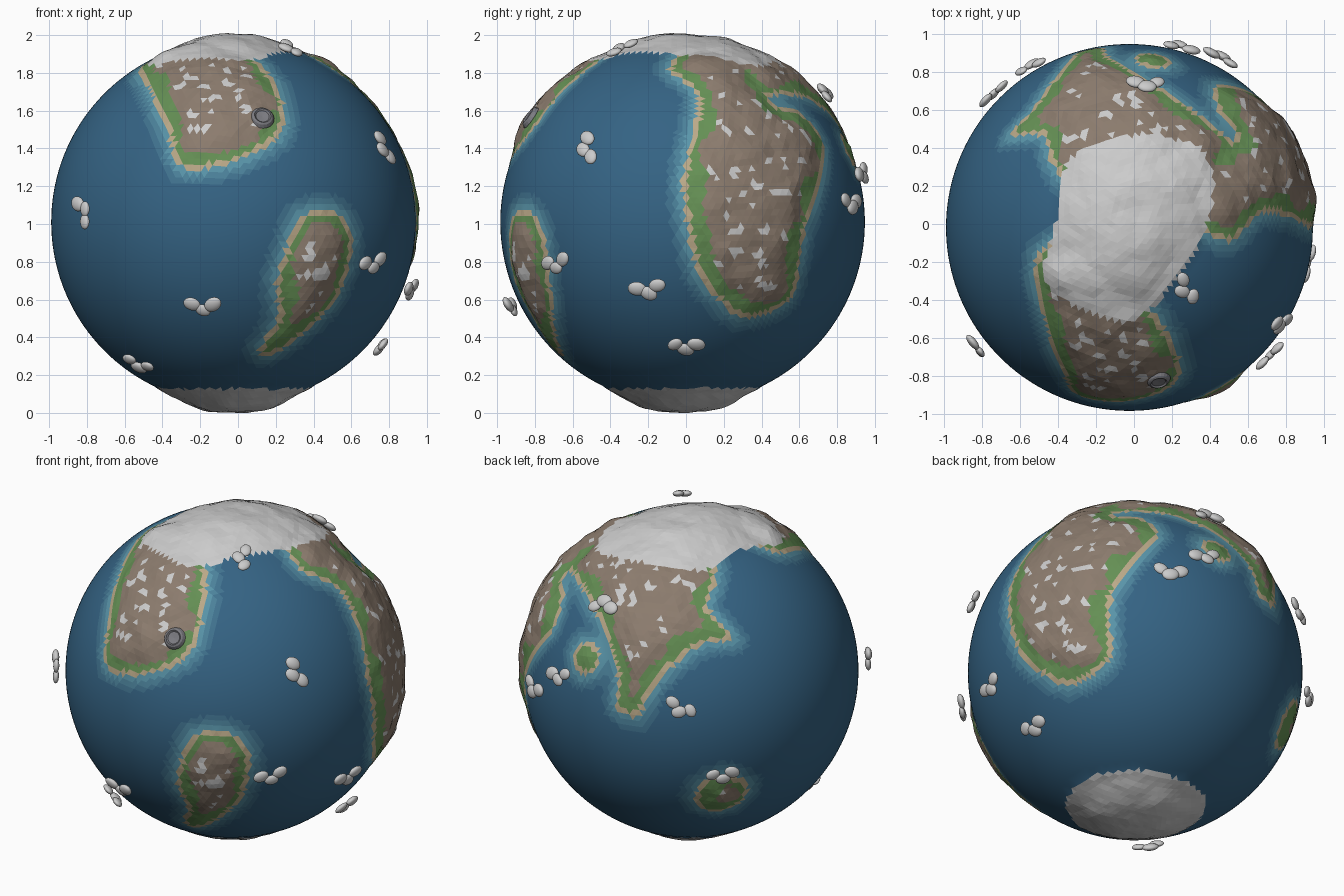
import bpy, bmesh, math, random
from mathutils import Vector, Matrix, noise

if "Cube" in bpy.data.objects:
    bpy.data.objects.remove(bpy.data.objects["Cube"])

random.seed(4)
R = 0.965
C = Vector((-0.024, -0.018, 1.01))
SOUTH = Vector((0, 0, -1))

# sketch views: azimuth, elevation, disc centre and disc radius of the globe
VIEWS = {'F': (-90, 0, 234, 223, 182), 'R': (0, 0, 682, 223, 182),
         'T': (-90, 90, 1129, 228, 182), 'BL': (126, 25, 688, 668, 169),
         'BR': (48, -28, 1135, 668, 169)}


def direction(view, px, py, rad=1.0):
    az, el, cx, cy, r = VIEWS[view]
    b, e = math.radians(az), math.radians(el)
    u, v = (px - cx) / r, (cy - py) / r
    w = math.sqrt(max(0.0, rad * rad - u * u - v * v))
    right = Vector((-math.sin(b), math.cos(b), 0))
    up = Vector((-math.sin(e) * math.cos(b), -math.sin(e) * math.sin(b), math.cos(e)))
    return (right * u + up * v + right.cross(up) * w).normalized()


class Region:
    """Smooth closed coast on the sphere, with signed distance (positive inside)."""
    def __init__(self, *parts):
        dirs = [direction(v, *p) for v, pts in parts for p in pts]
        self.c = sum(dirs, Vector()).normalized()
        self.a = self.c.orthogonal().normalized()
        self.b = self.c.cross(self.a)
        k = [Vector(self.flat(d)) for d in dirs]
        self.p = []
        for i in range(len(k)):  # rounded curve through the key points
            p0, p1, p2, p3 = (k[(i + j) % len(k)] for j in (-1, 0, 1, 2))
            m1, m2 = (p2 - p0) * 0.4, (p3 - p1) * 0.4
            lim = (p2 - p1).length
            m1, m2 = (m * min(1, lim / max(m.length, 1e-6)) for m in (m1, m2))
            for t in (0, 1 / 3, 2 / 3):
                s = t * t * (3 - 2 * t)
                self.p.append(p1 * (1 - s) + p2 * s
                              + m1 * t * (1 - t) ** 2 - m2 * t * t * (1 - t))
        self.reach = max(q.length for q in self.p) + 0.3

    def flat(self, d):
        x, y = d.dot(self.a), d.dot(self.b)
        s = self.c.angle(d, 0.0) / max(1e-6, math.hypot(x, y))
        return x * s, y * s

    def dist(self, d):
        if self.c.angle(d, 0.0) > self.reach:
            return -1.0
        x, y = self.flat(d)
        best, inside = 9.0, False
        for (x1, y1), (x2, y2) in zip(self.p, self.p[1:] + self.p[:1]):
            dx, dy = x2 - x1, y2 - y1
            t = ((x - x1) * dx + (y - y1) * dy) / (dx * dx + dy * dy + 1e-12)
            t = min(1.0, max(0.0, t))
            best = min(best, (x - x1 - t * dx) ** 2 + (y - y1 - t * dy) ** 2)
            if (y1 > y) != (y2 > y) and x < x1 + (y - y1) * dx / dy:
                inside = not inside
        return math.sqrt(best) * (1 if inside else -1)


# continents and polar cap, by a few key coast points
front_land = Region(
    ('F', [(150, 90), (166, 128), (183, 170), (235, 164), (280, 138), (284, 105), (265, 70)]),
    ('T', [(1100, 230), (1036, 255)]))
low_land = Region(
    ('F', [(298, 218), (335, 212), (353, 240), (336, 300), (270, 357), (258, 350),
           (278, 318), (276, 280)]))
right_land = Region(
    ('R', [(667, 72), (697, 98), (681, 185), (697, 275), (740, 319), (790, 300),
           (803, 235), (823, 145), (795, 111), (770, 104)]),
    ('T', [(1180, 170), (1195, 225)]))
back_land = Region(
    ('T', [(1190, 228), (1232, 150), (1205, 122), (1150, 84), (1107, 58)]),
    ('BL', [(609, 705), (632, 715), (652, 678), (698, 641), (730, 638), (703, 605),
            (712, 575)]), ('T', [(1100, 215)]))
north_ice = Region(
    ('T', [(1135, 137), (1203, 158), (1208, 218), (1175, 282), (1130, 318), (1050, 288),
           (1058, 215), (1072, 160)]))
lands = (front_land, low_land, right_land, back_land)
# round islands: centre, radius
islands = [(direction('BL', 580, 655), 0.105), (direction('BL', 716, 794), 0.165)]


def smooth(x):
    x = min(1.0, max(0.0, x))
    return x * x * (3 - 2 * x)


def survey(d):
    """Return land distance, ice distance and ground height for a direction."""
    land = max(r.dist(d) for r in lands)
    for c, r in islands:
        land = max(land, r - c.angle(d, 0.0) + 0.02 * noise.noise(d * 9))
    south = 0.43 - d.angle(SOUTH, 0.0) + 0.02 * noise.noise(d * 8)
    ice = max(north_ice.dist(d) + 0.03 * noise.noise(d * 7), south)
    rough = noise.fractal(d * 6, 1.0, 2.0, 3)
    h = 0.0
    if land > 0:
        h = 0.004 + 0.027 * smooth(land / 0.2) + 0.014 * rough * smooth(land / 0.12)
    if ice > 0:
        top = 0.026 if d.z > 0 else 0.038
        h = max(h, 0.006 + top * smooth(ice / 0.3) + 0.01 * rough * smooth(ice / 0.1))
    return land, ice, max(h, 0.0)


def material(name, r, g, b):
    m = bpy.data.materials.new(name)
    m.diffuse_color = (r, g, b, 1)
    m.use_nodes = True
    m.node_tree.nodes["Principled BSDF"].inputs["Base Color"].default_value = m.diffuse_color
    return m


def sea(name, t):
    return material(name, .035 + .065 * t, .125 + .175 * t, .23 + .17 * t)


MATS = [sea("deep_sea", 0), sea("mid_sea", .25), sea("shelf_sea", .55), sea("shallow_sea", 1),
        material("sand", .5, .4, .25), material("grass", .13, .28, .09),
        material("rock", .26, .2, .155), material("snow", .62, .62, .62),
        material("ice", .75, .76, .77)]


def add_object(name, bm, mats):
    me = bpy.data.meshes.new(name)
    bm.to_mesh(me)
    bm.free()
    for m in mats:
        me.materials.append(m)
    bpy.context.collection.objects.link(bpy.data.objects.new(name, me))


# globe: displaced icosphere coloured per face
bm = bmesh.new()
bmesh.ops.create_icosphere(bm, subdivisions=6, radius=1)
info = {}
for v in bm.verts:
    d = v.co.normalized()
    info[v] = survey(d)
    v.co = C + d * (R + info[v][2])
for f in bm.faces:
    d = (f.calc_center_median() - C).normalized()
    land, ice = (sum(info[v][i] for v in f.verts) / 3 for i in (0, 1))
    if ice > 0:
        k = 8
    elif land < 0:
        k = max(0, 3 - int(-land / 0.03))
    elif land < 0.03:
        k = 4
    else:
        inner = land + 0.09 * noise.noise(d * 5 + Vector((3, 1, 7)))
        k = 6 if inner > 0.095 else 5
        if k == 6 and land > 0.11 and noise.noise(d * 16) > 0.36:
            k = 7
    f.material_index = k
    f.smooth = k < 4
add_object("globe", bm, MATS)

# crater: small lathed cone with a sunken bowl
d = direction('F', 262, 121)
bm = bmesh.new()
prof = [(0.066, -0.012), (0.055, 0.006), (0.044, 0.012), (0.036, 0.004), (0, 0)]
vs = [bm.verts.new((r, 0, z)) for r, z in prof]
es = [bm.edges.new(p) for p in zip(vs, vs[1:])]
bmesh.ops.spin(bm, geom=vs + es, axis=(0, 0, 1), cent=(0, 0, 0), steps=20, angle=math.tau)
bmesh.ops.remove_doubles(bm, verts=bm.verts, dist=1e-4)
bmesh.ops.recalc_face_normals(bm, faces=bm.faces)
bm.transform(Matrix.Translation(C + d * (R + survey(d)[2] + 0.002))
             @ d.to_track_quat('Z', 'Y').to_matrix().to_4x4())
add_object("crater", bm, [material("crater_rock", .2, .2, .22)])

# clouds: a zigzag row of flattened puffs at each spot (view, x, y, row angle)
CLOUDS = [('F', 83, 212, 110), ('F', 203, 308, 0), ('F', 139, 366, -20), ('F', 374, 265, 15),
          ('F', 385, 149, -60), ('R', 647, 291, 10), ('R', 685, 348, 0), ('BR', 1212, 555, 0),
          ('BR', 1177, 571, -10), ('T', 1146, 85, 0), ('T', 1185, 290, -60),
          ('BL', 674, 707, -25), ('BL', 717, 775, 10)]
white = material("cloud_white", .75, .75, .75)
for n, (view, px, py, row) in enumerate(CLOUDS):
    bm = bmesh.new()
    d0 = direction(view, px, py, 1.065)
    a = math.radians(row)
    ahead = direction(view, px + 3 * math.cos(a), py - 3 * math.sin(a), 1.065) - d0
    along = (ahead - d0 * ahead.dot(d0)).normalized()
    side = d0.cross(along)
    for i in (-1, 0, 1):
        d = (d0 + along * i * 0.055 + side * (0.015 if i else -0.02)).normalized()
        turn = Matrix.Rotation(random.uniform(-0.7, 0.7), 3, d0)
        x, s = turn @ along, random.uniform(0.9, 1.15)
        frame = Matrix((x * .045 * s, d.cross(x) * .035 * s, d * .019 * s)).transposed().to_4x4()
        frame.translation = C + d * R * (1.062 + random.uniform(-.004, .004))
        bmesh.ops.create_icosphere(bm, subdivisions=3, radius=1, matrix=frame)
    for f in bm.faces:
        f.smooth = True
    add_object(f"cloud_{n + 1}", bm, [white])
